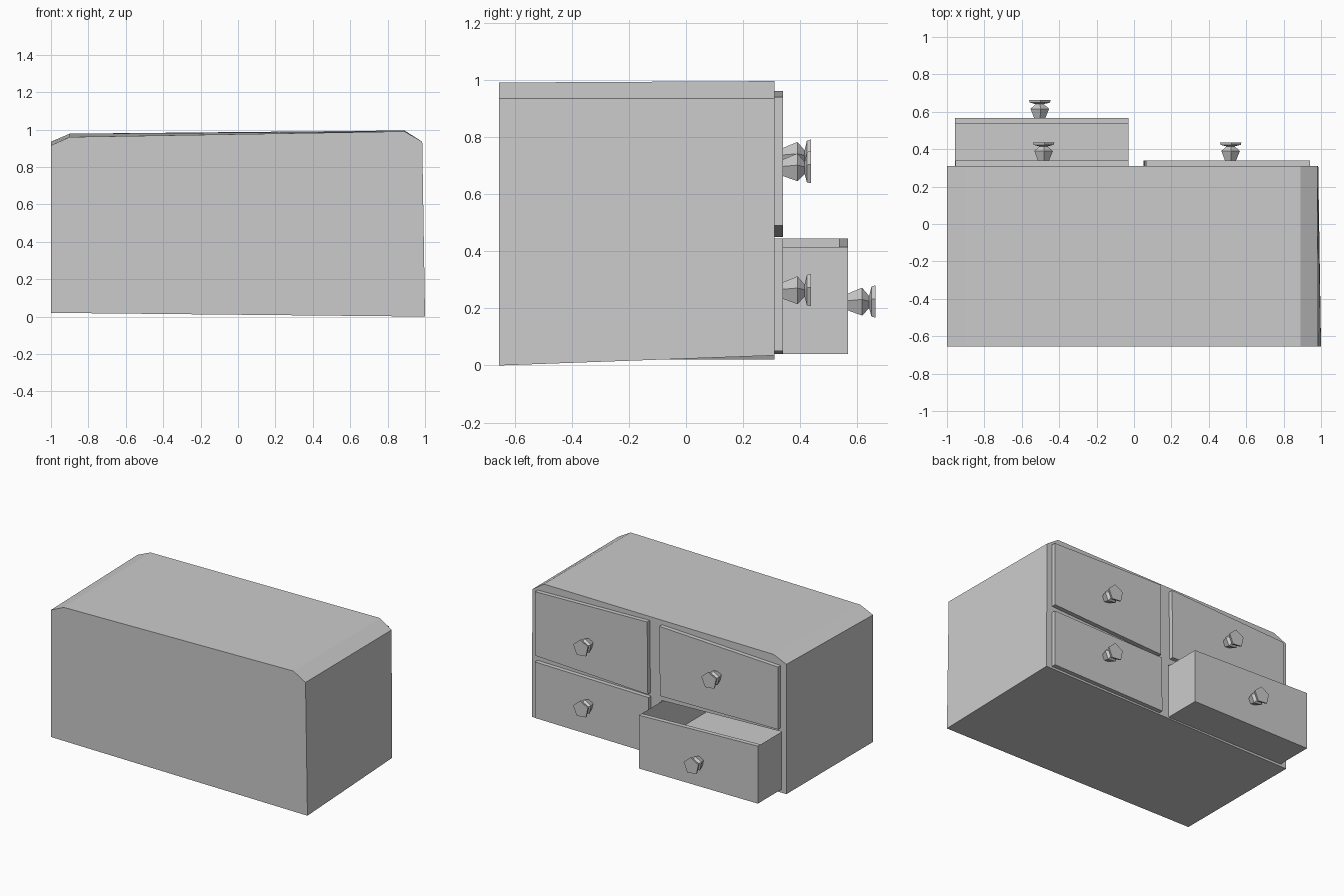
import bpy, bmesh, math
from mathutils import Matrix

if "Cube" in bpy.data.objects:
    bpy.data.objects.remove(bpy.data.objects["Cube"])

FRONT = 0.31      # drawer-side plane of the body


def finish(bm, name):
    bmesh.ops.recalc_face_normals(bm, faces=bm.faces)
    me = bpy.data.meshes.new(name)
    bm.to_mesh(me)
    bm.free()
    ob = bpy.data.objects.new(name, me)
    bpy.context.collection.objects.link(ob)
    return ob


def loft(a, ya, b, yb):
    """Prism between two (x, z) profiles at depths ya and yb."""
    bm = bmesh.new()
    va = [bm.verts.new((x, ya, z)) for x, z in a]
    vb = [bm.verts.new((x, yb, z)) for x, z in b]
    n = len(a)
    bm.faces.new(va)
    bm.faces.new(vb[::-1])
    for i in range(n):
        j = (i + 1) % n
        bm.faces.new((va[i], va[j], vb[j], vb[i]))
    return bm


# slightly crooked cabinet body with chamfered top edges
back = [(-1, .02), (1, 0), (.985, .935), (.89, .99), (-.9, .96), (-1, .915)]
face = [(-1, .02), (.985, .035), (.98, .935), (.89, .995), (-.9, .978), (-1, .935)]
body = finish(loft(back, -.655, face, FRONT), "cabinet_body")

# pocket that holds the pulled-out drawer
hole = [(-.962, .037), (-.026, .037), (-.026, .42), (-.962, .45)]
cutter = finish(loft(hole, -.6, hole, .45), "pocket_cutter")
cutter.hide_render = True
mod = body.modifiers.new("pocket", 'BOOLEAN')
mod.operation = 'DIFFERENCE'
mod.solver = 'EXACT'
mod.object = cutter
bpy.context.view_layer.objects.active = body
bpy.ops.object.modifier_apply(modifier=mod.name)
bpy.data.objects.remove(cutter)

# closed drawer fronts
panels = {
    "upper_right_drawer_front": [(.06, .45), (.94, .49), (.94, .94), (.065, .96)],
    "upper_left_drawer_front": [(-.955, .475), (-.035, .465), (-.03, .955), (-.955, .915)],
    "lower_right_drawer_front": [(.05, .04), (.94, .05), (.94, .445), (.055, .43)],
}
for name, p in panels.items():
    finish(loft(p, FRONT - .01, p, .34), name)

# open drawer, hollowed from the top
box = [(-.957, .04), (-.03, .04), (-.03, .415), (-.957, .445)]
bm = loft(box, -.58, box, .567)
top = max(bm.faces, key=lambda f: f.calc_center_median().z)
bmesh.ops.inset_individual(bm, faces=[top], thickness=.015)
for v in top.verts:
    if v.co.y > 0:
        v.co.y = .535
well = bmesh.ops.extrude_discrete_faces(bm, faces=[top])['faces'][0]
for v in well.verts:
    v.co.z = .15
finish(bm, "open_drawer")


# five-sided turned knobs
def knob(name, x, y, z, s, turn):
    prof = [(0, .033), (.053, .057), (.078, .025), (.086, .062), (.1, .066)]
    bm = bmesh.new()
    rings = []
    for d, r in prof:
        rings.append([bm.verts.new((r * math.sin(a), d, r * math.cos(a)))
                      for a in (turn + k * math.tau / 5 for k in range(5))])
    for a, b in zip(rings, rings[1:]):
        for i in range(5):
            j = (i + 1) % 5
            bm.faces.new((a[i], a[j], b[j], b[i]))
    bm.faces.new(rings[0])
    bm.faces.new(rings[-1])
    bmesh.ops.transform(bm, matrix=Matrix.Translation((x, y, z)) @ Matrix.Diagonal((s, 1, s, 1)),
                        verts=bm.verts)
    finish(bm, name)


knob("upper_right_knob", .515, .337, .69, .92, .1)
knob("upper_left_knob", -.485, .337, .73, .92, .1)
knob("lower_right_knob", .515, .337, .26, .92, .1)
knob("open_drawer_knob", -.505, .563, .22, .92, .1)
for ob in bpy.data.objects:
    if ob.name.endswith("knob"):
        ob.scale.y = 1.0
